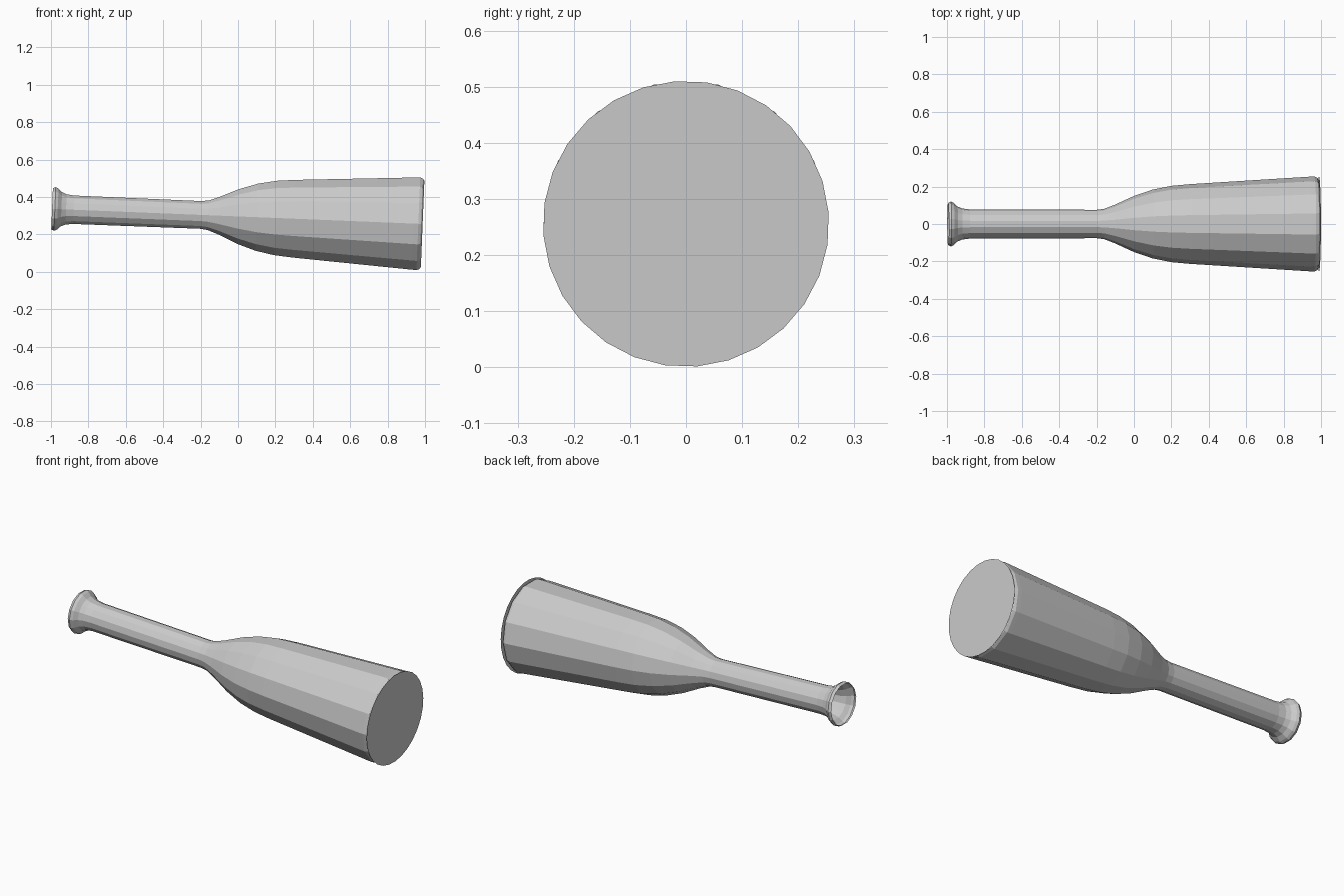
import bpy
import bmesh
from math import cos, sin, pi, radians
from mathutils import Matrix

cube = bpy.data.objects.get("Cube")
if cube:
    bpy.data.objects.remove(cube, do_unlink=True)

grey = bpy.data.materials.new("plain_grey")
grey.use_nodes = True
colour = (0.6, 0.6, 0.6, 1)
grey.diffuse_color = colour
grey.node_tree.nodes["Principled BSDF"].inputs["Base Color"].default_value = colour

# The bottle lies along x, tipped slightly down towards its base
POSE = Matrix.Translation((0, 0, 0.296)) @ Matrix.Rotation(radians(2.33), 4, 'Y')


def ring(bm, x, radius, sides, phase):
    """Ring of vertices around the bottle's axis."""
    angles = [phase + 2 * pi * i / sides for i in range(sides)]
    return [bm.verts.new((x, radius * cos(a), radius * sin(a))) for a in angles]


def finish(bm, name):
    bm.transform(POSE)
    bm.normal_update()
    mesh = bpy.data.meshes.new(name)
    bm.to_mesh(mesh)
    bm.free()
    mesh.materials.append(grey)
    obj = bpy.data.objects.new(name, mesh)
    bpy.context.collection.objects.link(obj)
    return obj


# Shell: open flared mouth, straight neck, shoulder, widening body, rounded heel
profile = [
    (-0.995, 0.113), (-0.98, 0.120), (-0.965, 0.113), (-0.945, 0.094),
    (-0.92, 0.083), (-0.88, 0.078), (-0.20, 0.076), (-0.16, 0.081),
    (-0.10, 0.104), (0.0, 0.150), (0.10, 0.184), (0.20, 0.204),
    (0.30, 0.213), (0.94, 0.253), (0.965, 0.254), (0.98, 0.248), (0.988, 0.236),
]
SIDES = 14
bm = bmesh.new()
rings = [ring(bm, x, r, SIDES, -pi / 2 + pi / SIDES) for x, r in profile]
for a, b in zip(rings, rings[1:]):
    for i in range(SIDES):
        j = (i + 1) % SIDES
        bm.faces.new((a[i], a[j], b[j], b[i]))
bmesh.ops.recalc_face_normals(bm, faces=bm.faces)
finish(bm, "bottle_shell")

# Base: thin flat disc with twice as many sides
bm = bmesh.new()
bm.faces.new(ring(bm, 0.99, 0.255, 2 * SIDES, radians(4.5)))
finish(bm, "base_disc")
